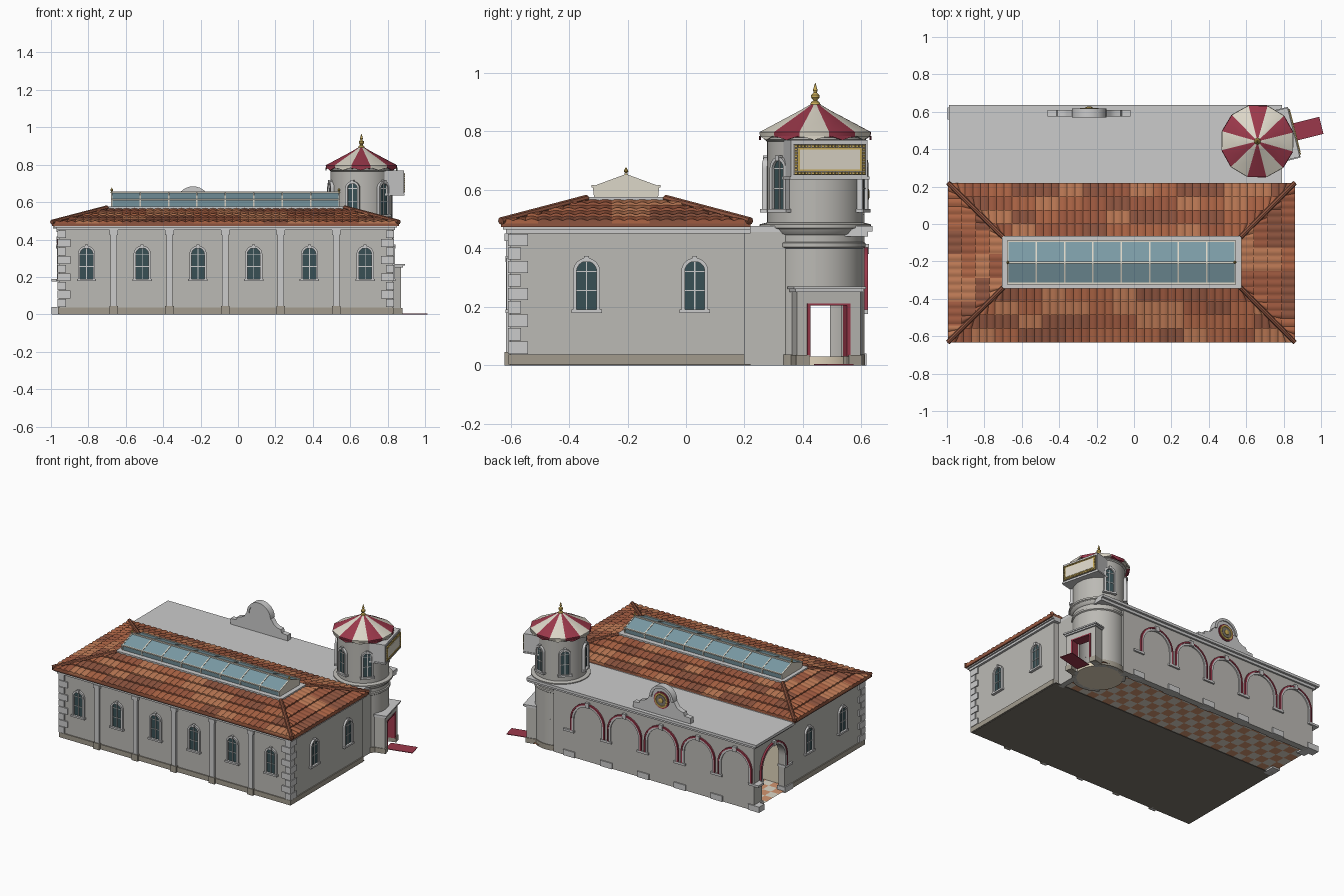
import bpy, bmesh, random
from math import sin, cos, pi, radians
from mathutils import Matrix, Vector

if "Cube" in bpy.data.objects:
    bpy.data.objects.remove(bpy.data.objects["Cube"])

random.seed(4)

def mat(name, r, g, b):
    m = bpy.data.materials.new(name)
    m.diffuse_color = (r, g, b, 1)
    m.use_nodes = True
    m.node_tree.nodes["Principled BSDF"].inputs["Base Color"].default_value = m.diffuse_color
    return m

STONE, TRIM = mat("stone", .5, .49, .46), mat("trim", .6, .6, .59)
BASE, DARK = mat("plinth", .36, .33, .27), mat("underside", .2, .18, .15)
CREAM, BEIGE = mat("cream", .72, .68, .58), mat("beige", .75, .66, .5)
RED, GOLD = mat("red", .33, .04, .07), mat("gold", .6, .42, .1)
PANE, GLASS = mat("pane", .04, .08, .09), mat("skylight_glass", .2, .33, .38)
ORANGE = mat("floor_orange", .65, .3, .16)
TILES = [mat("tile%d" % i, *c) for i, c in enumerate(
    [(.42, .13, .06), (.34, .1, .05), (.5, .19, .09), (.27, .09, .05)])]

def frame(x, y, a, z=0):
    """Local -y points outward in direction a (degrees), local x runs along the wall."""
    return Matrix.Translation((x, y, z)) @ Matrix.Rotation(radians(a + 90), 4, 'Z')

I = Matrix()

class Part:
    def __init__(self, name):
        self.name, self.bm, self.mats = name, bmesh.new(), []

    def slot(self, m):
        if m not in self.mats:
            self.mats.append(m)
        return self.mats.index(m)

    def face(self, vs, m):
        f = self.bm.faces.new(vs)
        f.material_index = self.slot(m)

    def loft(self, M, rings, m, cap=True, closed=True):
        vs = [[self.bm.verts.new(M @ Vector(p)) for p in r] for r in rings]
        n = len(vs[0])
        for a, b in zip(vs, vs[1:]):
            for j in range(n if closed else n - 1):
                k = (j + 1) % n
                self.face((a[j], a[k], b[k], b[j]), m(j) if callable(m) else m)
        if cap:
            c = m(0) if callable(m) else m
            self.face(vs[0][::-1], c)
            self.face(vs[-1], c)

    def box(self, M, x0, x1, y0, y1, z0, z1, m):
        self.loft(M, [[(x0, y0, z), (x1, y0, z), (x1, y1, z), (x0, y1, z)] for z in (z0, z1)], m)

    def prism(self, M, pts, y0, y1, m):
        self.loft(M, [[(u, y, v) for u, v in pts] for y in (y0, y1)], m)

    def lathe(self, M, prof, m, n=32):
        self.loft(M, [[(r * cos(2 * pi * j / n), r * sin(2 * pi * j / n), z) for j in range(n)]
                      for r, z in prof], m)

    def sweep(self, M, prof, a0, a1, m, n=32):
        angs = [radians(a0 + (a1 - a0) * i / n) for i in range(n + 1)]
        self.loft(M, [[(r * cos(a), r * sin(a), z) for r, z in prof] for a in angs], m)

    def done(self, merge=False):
        bm = self.bm
        if merge:
            bmesh.ops.remove_doubles(bm, verts=bm.verts, dist=1e-5)
        bmesh.ops.recalc_face_normals(bm, faces=bm.faces)
        for f in bm.faces:
            f.smooth = True
        for e in bm.edges:
            e.smooth = e.calc_face_angle(0) < .55
        me = bpy.data.meshes.new(self.name)
        bm.to_mesh(me)
        for m in self.mats:
            me.materials.append(m)
        bpy.context.collection.objects.link(bpy.data.objects.new(self.name, me))

def arch(r, spring, z0, c=0, n=16):
    return [(c + r, z0)] + [(c + r * cos(pi * i / n), spring + r * sin(pi * i / n))
                            for i in range(n + 1)] + [(c - r, z0)]

def band(r0, r1, spring, z0, c=0):
    return arch(r1, spring, z0, c) + arch(r0, spring, z0, c)[::-1]

def window(p, M, r, z0, z1):
    s = z1 - r
    p.prism(M, arch(r, s, z0), -.003, .012, PANE)
    p.prism(M, band(r, r + .012, s, z0), -.014, .012, TRIM)
    p.box(M, -r - .018, r + .018, -.018, .012, z0 - .012, z0, TRIM)
    p.box(M, -.008, .008, -.018, .01, z1 - .002, z1 + .018, TRIM)
    p.box(M, -.002, .002, -.007, .01, z0, z1, TRIM)
    for z in (z0 + (s - z0) / 2, s):
        p.box(M, -r, r, -.006, .01, z - .002, z + .002, TRIM)

# Hall body, plinth and cornice
p = Part("hall_walls")
p.box(I, -.955, .825, -.6, .2, .003, .465, STONE)
p.box(I, -.962, .832, -.607, .2, .003, .037, BASE)
p.box(I, -.97, .84, -.615, .22, .45, .465, TRIM)
p.box(I, -.985, .85, -.625, .22, .465, .48, TRIM)
p.box(I, -.955, .825, -.6, .22, 0, .004, DARK)
p.done()

# Pilasters and corner quoins
p = Part("pilasters_and_quoins")
for i in range(5):
    x = -.664 + i * .2975
    p.box(I, x - .017, x + .017, -.615, -.59, 0, .45, TRIM)
    p.box(I, x - .023, x + .023, -.62, -.59, 0, .045, BASE)
    p.box(I, x - .023, x + .023, -.62, -.59, .425, .45, TRIM)
for cx, s in ((-.955, 1), (.825, -1)):
    for i in range(9):
        a, b = (.06, .035) if i % 2 else (.035, .06)
        xs = sorted((cx - s * .009, cx + s * a))
        p.box(I, xs[0], xs[1], -.609, -.6 + b, .039 + i * .046, .081 + i * .046, TRIM)
p.done()

# Hall windows
p = Part("hall_windows")
for i in range(6):
    window(p, frame(-.81 + i * .298, -.6, -90), .034, .19, .355)
for y in (-.34, .03):
    window(p, frame(.825, y, 0), .034, .19, .355)
    window(p, frame(-.955, y - .02, 180), .034, .19, .355)
p.done()

# Hipped roof: core, corrugated tile courses, hip caps
E = [Vector(v) for v in ((-.995, -.633, .485), (.86, -.633, .485), (.86, .22, .485), (-.995, .22, .485))]
T = [Vector(v) for v in ((-.7, -.34, .562), (.57, -.34, .562), (.57, -.07, .562), (-.7, -.07, .562))]
p = Part("roof_core")
p.loft(I, [[v - Vector((0, 0, .012)) for v in E], E, T], TILES[3])
p.done()
p = Part("roof_tiles")
for k in range(4):
    a, b, c, d = E[k], E[(k + 1) % 4], T[k], T[(k + 1) % 4]
    w = (b - a).length
    ax = (b - a) / w
    up = (c - a) - ax * (c - a).dot(ax)
    lo, hi = (c - a).dot(ax), (d - a).dot(ax)
    steps = int(w / .007)
    for row in range(4):
        cols = [random.choice(TILES) for _ in range(40)]
        rings = []
        for t, h, wave in ((row / 4, 0, 0), (row / 4, .009, .007), ((row + 1) / 4, .002, .004)):
            ring = []
            for i in range(steps + 1):
                u = w * i / steps
                v = min(max(u, lo * t), w + (hi - w) * t)
                ring.append(a + ax * v + up * t + Vector((0, 0, h + wave * abs(sin(pi * u / .042)))))
            rings.append(ring)
        p.loft(I, rings, lambda j: cols[int(j * .007 / .126)], cap=False, closed=False)
p.done(merge=True)
p = Part("hip_caps")
for e, t in zip(E, T):
    q = (t - e).to_track_quat('Z', 'Y').to_matrix().to_4x4()
    p.lathe(Matrix.Translation(e + Vector((0, 0, .008))) @ q, [(.013, 0), (.013, (t - e).length)], TILES[3], 8)
p.done()

# Ridge skylight
p = Part("skylight")
p.box(I, -.705, .575, -.345, -.065, .55, .576, TRIM)
X = Matrix.Rotation(pi / 2, 4, 'Z')   # local x -> y, local y -> -x
def gable(o):
    return [(-.31 - o, .57), (-.1 + o, .57), (-.095 + o, .612), (-.205, .65 + o), (-.315 - o, .612)]
p.prism(X, gable(0), -.54, .675, GLASS)
for i in range(9):
    x = -.675 + i * 1.215 / 8
    p.prism(X, gable(.004), -x - .004, -x + .004, CREAM)
p.box(I, -.68, .545, -.21, -.2, .647, .657, CREAM)
for y in (-.318, -.092):
    p.box(I, -.68, .545, y - .005, y + .005, .608, .616, CREAM)
for x in (-.675, .54):
    p.lathe(Matrix.Translation((x, -.205, .65)), [(.007, 0), (.004, .008), (.008, .014), (.001, .027)], GOLD, 8)
p.done()

# Arcade walls (five arches behind, one on the left), flat roof
def arcade(p, M, u0, u1, centers, r, s):
    pts = [(u1, 0), (u1, .455), (u0, .455), (u0, 0)]
    for c in centers:
        pts += arch(r, s, 0, c)[::-1]
    p.prism(M, pts, 0, .045, STONE)
    for c in centers:
        p.prism(M, band(r, r + .014, s, .19, c), -.008, .01, TRIM)
        p.prism(M, band(r + .014, r + .024, s, .19, c), -.012, .01, RED)
        p.box(M, c - .014, c + .014, -.016, .01, s + r, s + r + .035, TRIM)
        for e in (c - r - .037, c + r + .037):
            p.box(M, e - .043, e + .043, -.008, .052, 0, .04, TRIM)
            p.box(M, e - .041, e + .041, -.012, .05, .175, .19, TRIM)

p = Part("portico_arcade")
arcade(p, frame(0, .61, 90), -.6, .955, [.81 - i * .285 for i in range(5)], .108, .272)
arcade(p, frame(-.955, .4, 180), -.209, .2, [0], .125, .255)
p.box(I, .75, .79, .2, .34, 0, .455, STONE)
p.done()
p = Part("portico_roof")
p.box(I, -.97, .79, .2, .622, .44, .458, TRIM)
p.box(I, -.988, .79, .2, .637, .458, .476, TRIM)
p.box(I, -.91, .75, .2, .565, .434, .44, BEIGE)
p.box(I, -.91, .75, .198, .206, .01, .44, BEIGE)
p.done()

# Checkered portico floor
p = Part("checkered_floor")
for i in range(27):
    for j in range(6):
        x, y, s = -.955 + i * .0635, .2 + j * .0675, .0635
        vs = [p.bm.verts.new(v) for v in ((x, y, .012), (x + s, y, .012),
                                          (x + s, y + .0675, .012), (x, y + .0675, .012))]
        p.face(vs, ORANGE if (i + j) % 2 else CREAM)
p.done(merge=True)

# Parapet crest with medallion
p = Part("parapet_crest")
half = [(.222, .47), (.222, .515), (.175, .518), (.168, .54), (.14, .546), (.115, .56), (.1, .585)]
crown = [(.09 * cos(radians(a)), .592 + .09 * sin(radians(a))) for a in range(0, 181, 12)]
p.prism(frame(-.24, .61, 90), half + crown + [(-u, v) for u, v in half[::-1]], 0, .035, TRIM)
p.prism(frame(-.24, .61, 90), band(.075, .092, .592, .592), -.008, .04, TRIM)
D = Matrix.Translation((-.24, .608, .585)) @ Matrix.Rotation(-pi / 2, 4, 'X')
p.lathe(D, [(.058, 0), (.058, .009)], RED)
p.lathe(D, [(.05, 0), (.05, .013), (.04, .013), (.038, .011)], GOLD)
p.lathe(D, [(.036, 0), (.036, .013)], DARK)
p.lathe(D, [(.018, 0), (.018, .017), (.008, .02)], GOLD, 8)
p.done()

# Corner tower: open ground floor, mouldings, ledge, upper drum
C, A = (.66, .442), 14
TC = Matrix.Translation((*C, 0))
R = .165
p = Part("tower_drum")
for a0, a1 in ((A + 25, A + 145), (A + 215, A + 335)):
    p.sweep(TC, [(.14, 0), (R, 0), (R, .215), (.14, .215)], a0, a1, STONE)
    p.sweep(TC, [(.15, 0), (.17, 0), (.17, .037), (.15, .037)], a0, a1, BASE)
p.sweep(TC, [(.14, .215), (R, .215), (R, .4), (.172, .405), (.172, .418), (R, .422), (R, .445),
             (.172, .45), (.18, .465), (.19, .47), (.19, .482), (R, .488), (R, .765),
             (.174, .772), (.174, .79), (.14, .79)], 0, 360, STONE, 48)
p.lathe(TC, [(.155, 0), (.155, .03)], BEIGE)
p.lathe(TC, [(.15, .43), (.15, .44)], BEIGE)
p.done(merge=True)
p = Part("tower_windows")
for k in range(1, 6):
    a = A + 60 * k
    window(p, frame(C[0] + R * cos(radians(a)), C[1] + R * sin(radians(a)), a), .027, .535, .7)
p.done()

# Striped tent roof with finial
p = Part("tower_roof")
p.lathe(TC @ Matrix.Rotation(radians(A), 4, 'Z'),
        [(.17, .778), (.194, .78), (.197, .797), (.11, .842), (.05, .873), (.012, .895)],
        lambda j: (RED, CREAM)[j % 2], 12)
for j in range(12):
    p.prism(frame(*C, A + 15 + 30 * j), [(-.048, .784), (0, .77), (.048, .784)], -.192, -.186, (RED, CREAM)[j % 2])
p.lathe(TC, [(.02, .885), (.014, .9), (.006, .905), (.014, .915), (.014, .924), (.005, .932),
             (.008, .94), (.001, .965)], GOLD, 12)
p.done()

# Blank marquee board with bulbs
S = frame(*C, A)
p = Part("marquee_board")
p.box(S, -.135, .135, -.2, -.06, .64, .77, TRIM)
p.box(S, -.14, .14, -.203, -.06, .635, .645, TRIM)
p.box(S, -.127, .127, -.205, -.19, .65, .756, DARK)
p.box(S, -.112, .112, -.208, -.19, .664, .742, GOLD)
p.box(S, -.106, .106, -.21, -.19, .669, .737, CREAM)
bulbs = [(-.119 + i * .0119, z) for i in range(21) for z in (.657, .749)]
bulbs += [(u, .657 + i * .0115) for i in range(1, 8) for u in (-.119, .119)]
for u, z in bulbs:
    p.box(S, u - .004, u + .004, -.21, -.2, z - .004, z + .004, GOLD)
p.done()

# Tower doorway and red carpet
p = Part("tower_doorway")
for s in (-1, 1):
    for a, b, y, z0, z1, m in ((.074, .112, -.19, 0, .215, STONE), (.07, .116, -.196, 0, .035, BASE),
                               (.064, .076, -.192, .03, .21, RED)):
        u = sorted((s * a, s * b))
        p.box(S, u[0], u[1], y, -.12, z0, z1, m)
p.box(S, -.112, .112, -.19, -.12, .21, .25, STONE)
p.box(S, -.076, .076, -.193, -.12, .204, .212, RED)
p.box(S, -.12, .12, -.2, -.12, .25, .26, TRIM)
p.box(S, -.127, .127, -.207, -.12, .26, .27, TRIM)
p.done()
p = Part("red_carpet")
p.box(S, -.047, .047, -.352, -.17, 0, .004, RED)
p.done()
